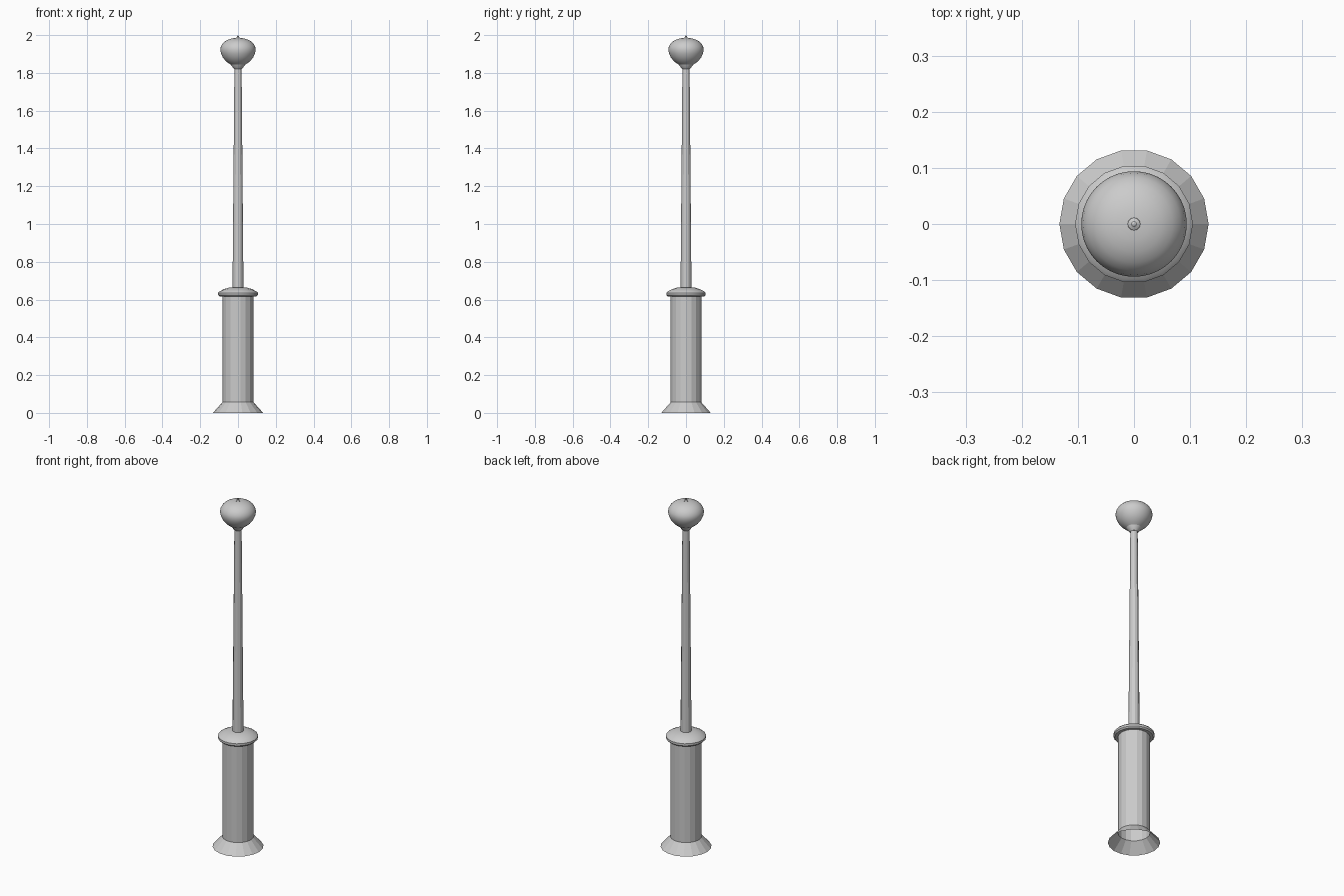
import bpy, bmesh, math

cube = bpy.data.objects.get("Cube")
if cube:
    bpy.data.objects.remove(cube, do_unlink=True)

# One flat grey for the whole lamp post
grey = bpy.data.materials.new("painted grey")
grey.use_nodes = True
colour = (0.6, 0.6, 0.6, 1)
grey.diffuse_color = colour
grey.node_tree.nodes["Principled BSDF"].inputs["Base Color"].default_value = colour


def lathe(name, profile, sides, smooth=None):
    """Revolve (radius, height) points around z; radius 0 closes an end."""
    bm = bmesh.new()
    rings = []
    for r, z in profile:
        count = sides if r > 0 else 1
        rings.append([bm.verts.new((r * math.cos(math.tau * i / sides),
                                    r * math.sin(math.tau * i / sides), z))
                      for i in range(count)])
    for low, high in zip(rings, rings[1:]):
        for i in range(sides):
            j = (i + 1) % sides
            quad = [low[i % len(low)], low[j % len(low)],
                    high[j % len(high)], high[i % len(high)]]
            bm.faces.new(list(dict.fromkeys(quad)))
    mesh = bpy.data.meshes.new(name)
    bm.to_mesh(mesh)
    bm.free()
    mesh.materials.append(grey)
    obj = bpy.data.objects.new(name, mesh)
    bpy.context.collection.objects.link(obj)
    if smooth:
        bpy.ops.object.select_all(action="DESELECT")
        obj.select_set(True)
        bpy.context.view_layer.objects.active = obj
        bpy.ops.object.shade_smooth_by_angle(angle=math.radians(smooth))
    return obj


# Open, flared foot and hollow column
lathe("foot_skirt", [(0.133, 0), (0.082, 0.057)], 18)
lathe("column", [(0.082, 0.057), (0.082, 0.62)], 18)

# Moulded cap on the column
lathe("column_cap", [(0.078, 0.617), (0.098, 0.617), (0.105, 0.624), (0.105, 0.636),
                     (0.098, 0.643), (0.075, 0.655), (0.045, 0.664), (0, 0.666)], 18, 35)

# Tapered pole
lathe("pole", [(0.029, 0.66), (0.019, 1.825)], 12)

# Cup under the lamp
lathe("lamp_cup", [(0, 1.82), (0.02, 1.82), (0.038, 1.842), (0.042, 1.855)], 32, 35)

# Rounded lamp globe
lathe("lamp_globe", [(0.036, 1.842), (0.052, 1.852), (0.068, 1.866), (0.081, 1.883),
                     (0.09, 1.903), (0.094, 1.922), (0.091, 1.938), (0.083, 1.953),
                     (0.069, 1.967), (0.05, 1.977), (0.028, 1.983), (0, 1.985)], 40, 40)

# Pointed finial
lathe("finial", [(0.012, 1.981), (0.011, 1.986), (0.005, 1.989), (0.005, 1.995), (0, 2.0)], 12, 40)
